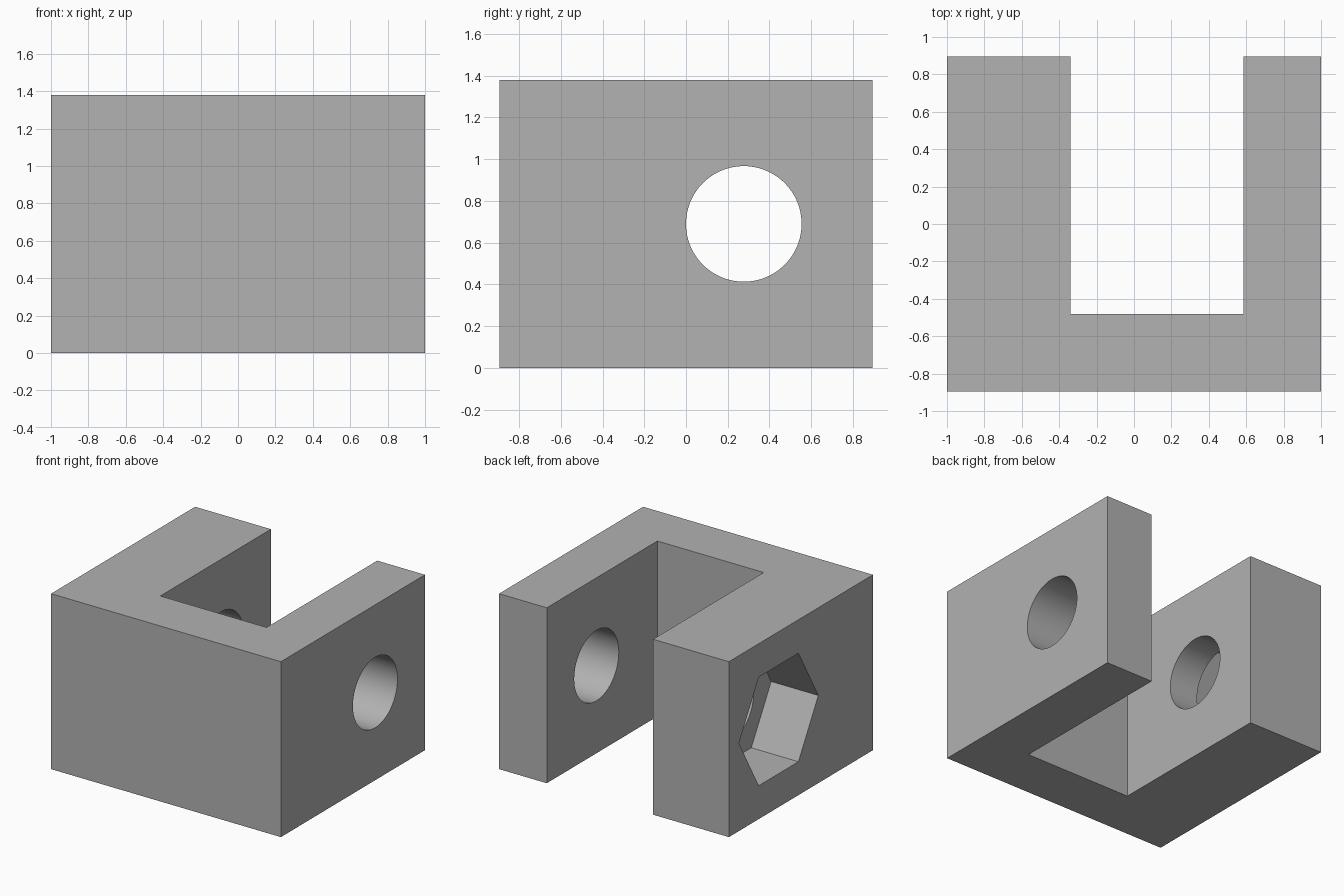
import bpy, bmesh
from math import pi, radians

if "Cube" in bpy.data.objects:
    bpy.data.objects.remove(bpy.data.objects["Cube"], do_unlink=True)

HEIGHT = 1.38
BACK = 0.895
BORE_Y, BORE_Z = 0.277, HEIGHT / 2

# Single plain grey
grey = bpy.data.materials.new("plain grey")
grey.use_nodes = True
colour = (0.445, 0.445, 0.445, 1)
grey.diffuse_color = colour
grey.node_tree.nodes["Principled BSDF"].inputs["Base Color"].default_value = colour

# U-shaped clevis body, extruded from its plan outline
outline = [(-1, -BACK), (1, -BACK), (1, BACK), (0.585, BACK),
           (0.585, -0.48), (-0.34, -0.48), (-0.34, BACK), (-1, BACK)]
bm = bmesh.new()
base = bm.faces.new([bm.verts.new((x, y, 0)) for x, y in outline])
top = bmesh.ops.extrude_face_region(bm, geom=[base])["geom"]
bmesh.ops.translate(bm, vec=(0, 0, HEIGHT),
                    verts=[v for v in top if isinstance(v, bmesh.types.BMVert)])
bmesh.ops.recalc_face_normals(bm, faces=bm.faces)
mesh = bpy.data.meshes.new("clevis_block")
bm.to_mesh(mesh)
bm.free()
mesh.materials.append(grey)
body = bpy.data.objects.new("clevis_block", mesh)
bpy.context.collection.objects.link(body)


def cut(name, sides, radius, x_min, x_max):
    """Cut a prism lying along x out of the body."""
    bpy.ops.mesh.primitive_cylinder_add(
        vertices=sides, radius=radius, depth=x_max - x_min,
        location=((x_min + x_max) / 2, BORE_Y, BORE_Z), rotation=(0, pi / 2, 0))
    cutter = bpy.context.object
    cutter.name = name
    cutter.hide_render = True
    cutter.data.materials.append(grey)
    bpy.context.view_layer.objects.active = body
    mod = body.modifiers.new(name, "BOOLEAN")
    mod.operation = "DIFFERENCE"
    mod.solver = "EXACT"
    mod.object = cutter
    bpy.ops.object.modifier_apply(modifier=mod.name)
    bpy.data.objects.remove(cutter, do_unlink=True)


# Round bolt bore through both arms, then the hexagonal nut pocket
cut("bolt_bore", 96, 0.277, -1.2, 1.2)
cut("nut_pocket", 6, 0.493, -1.2, -0.59)

# Smooth bore walls, sharp edges elsewhere
bpy.ops.object.select_all(action="DESELECT")
body.select_set(True)
bpy.context.view_layer.objects.active = body
bpy.ops.object.shade_smooth_by_angle(angle=radians(30))
